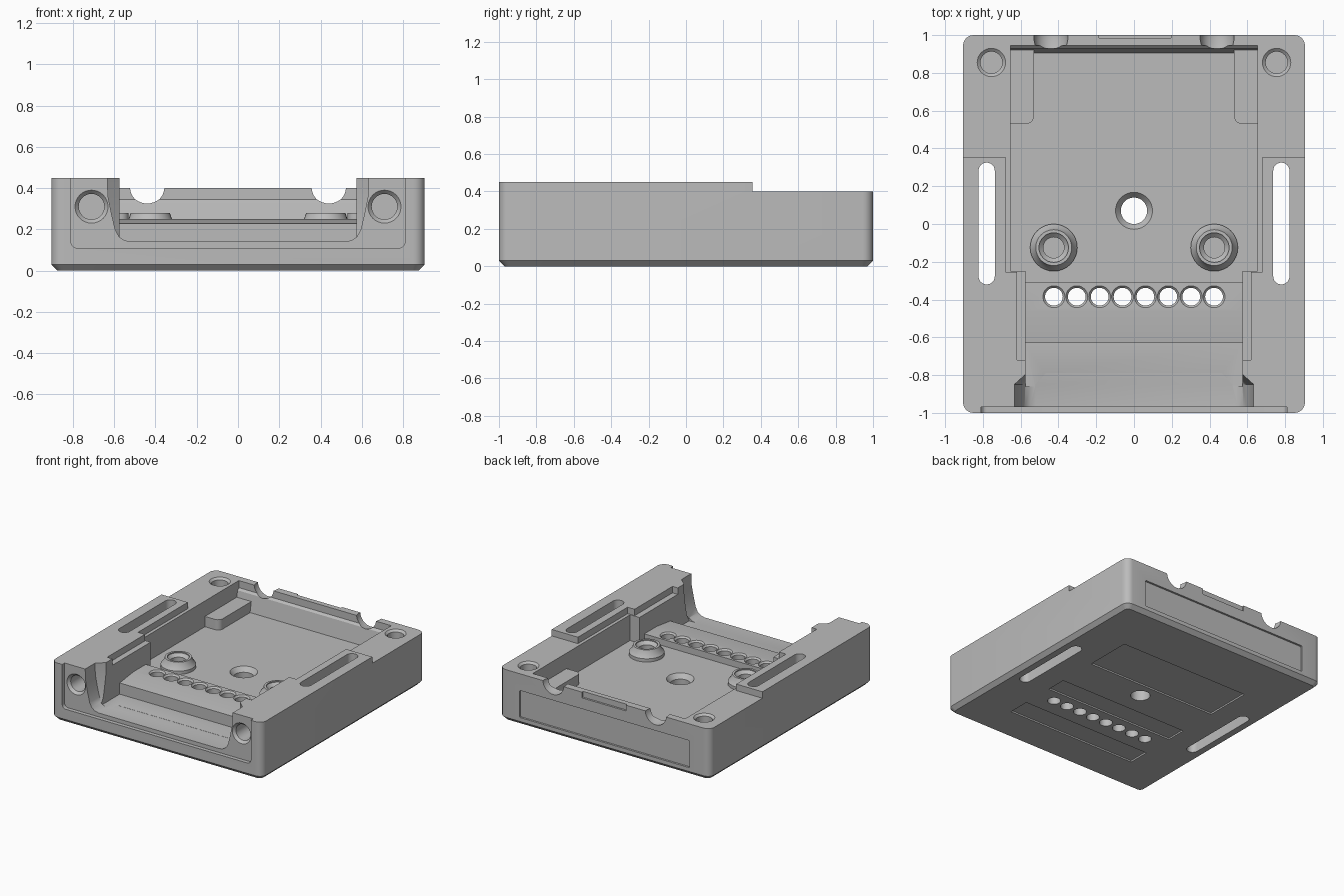
import bpy, bmesh, math
from mathutils import Vector

if "Cube" in bpy.data.objects:
    bpy.data.objects.remove(bpy.data.objects["Cube"])

grey = bpy.data.materials.new("matte grey")
grey.diffuse_color = (0.5, 0.5, 0.5, 1)
grey.use_nodes = True
grey.node_tree.nodes["Principled BSDF"].inputs["Base Color"].default_value = grey.diffuse_color


def place(u, v, w, plane):
    """Turn plane coordinates (u, v) at depth w into a point."""
    return Vector({"xy": (u, v, w), "xz": (u, w, v), "yz": (w, u, v)}[plane])


def loft(name, rings):
    """Closed solid through rings of equal point count."""
    bm = bmesh.new()
    loops = [[bm.verts.new(p) for p in ring] for ring in rings]
    n = len(loops[0])
    for a, b in zip(loops, loops[1:]):
        for i in range(n):
            j = (i + 1) % n
            bm.faces.new((a[i], a[j], b[j], b[i]))
    bm.faces.new(loops[0][::-1])
    bm.faces.new(loops[-1])
    bmesh.ops.recalc_face_normals(bm, faces=bm.faces[:])
    mesh = bpy.data.meshes.new(name)
    bm.to_mesh(mesh)
    bm.free()
    mesh.materials.append(grey)
    ob = bpy.data.objects.new(name, mesh)
    bpy.context.collection.objects.link(ob)
    return ob


def rounded(u0, u1, v0, v1, r, w, plane="xy", n=6):
    """Rounded rectangle ring."""
    pts = []
    corners = [(u1 - r, v1 - r), (u0 + r, v1 - r), (u0 + r, v0 + r), (u1 - r, v0 + r)]
    for k, (cu, cv) in enumerate(corners):
        for i in range(n + 1):
            a = math.pi / 2 * (k + i / n)
            pts.append(place(cu + r * math.cos(a), cv + r * math.sin(a), w, plane))
    return pts


def circle(u, v, r, w, plane="xy", n=32):
    return [place(u + r * math.cos(2 * math.pi * i / n),
                  v + r * math.sin(2 * math.pi * i / n), w, plane) for i in range(n)]


def turned(name, u, v, profile, plane="xy"):
    """Round solid from (radius, depth) steps."""
    return loft(name, [circle(u, v, r, w, plane) for r, w in profile])


def prism(name, pts, w0, w1, plane):
    return loft(name, [[place(u, v, w, plane) for u, v in pts] for w in (w0, w1)])


def box(name, x0, x1, y0, y1, z0, z1):
    return prism(name, [(x0, y0), (x1, y0), (x1, y1), (x0, y1)], z0, z1, "xy")


def combine(tool, operation="DIFFERENCE"):
    """Apply a boolean to the tray and remove the tool."""
    tool.hide_render = True
    mod = tray.modifiers.new("shape", "BOOLEAN")
    mod.operation = operation
    mod.solver = "EXACT"
    mod.object = tool
    bpy.context.view_layer.objects.active = tray
    bpy.ops.object.modifier_apply(modifier=mod.name)
    bpy.data.objects.remove(tool)


# Outer block with rounded corners and chamfered base
X = 0.905
tray = loft("tray", [rounded(-X + .03, X - .03, -.97, .97, .03, 0),
                     rounded(-X, X, -1, 1, .055, .03),
                     rounded(-X, X, -1, 1, .055, .45)])
combine(box("rear_step", -2, 2, .355, 2, .40, 1))

# Front channel, cable bar and rear pocket
rear = [(.905, .20), (.93, .33), (.945, .345), (.945, .6)]
combine(prism("channel", [(-.86, .141), (-.63, .141), (-.63, .228), (-.46, .25),
                          (-.31, .25), (-.31, .20)] + rear + [(-.86, .6)],
              -.575, .575, "yz"))
combine(prism("pocket", [(-.25, .20)] + rear + [(-.25, .6)], -.655, .655, "yz"))

# Inset front panel
combine(loft("front_panel", [rounded(-.81, .81, .11, .7, .03, y, "xz") for y in (-1.1, -.97)]))

# Rounded front opening, narrowing into the channel
half = [(.52, .14), (.55, .147), (.577, .165), (.595, .20), (.612, .27), (.63, .36), (.64, .6)]
opening = half + [(-u, v) for u, v in reversed(half)]
combine(loft("front_opening", [[place(u * s, v, y, "xz") for u, v in opening]
                               for y, s in ((-1.1, 1), (-.85, 1), (-.79, .895))]))

# Inset label panel and finger notch on the back
combine(loft("rear_panel", [rounded(-.73, .73, .06, .27, .005, y, "xz", 1) for y in (.985, 1.1)]))
combine(box("rear_notch", -.185, .195, .985, 1.1, .355, .6))

# Shallow panels under the base
for y0, y1 in ((.19, .56), (-.28, -.12), (-.70, -.53)):
    combine(box("base_panel", -.56, .56, y0, y1, -.1, .012))

for s in (-1, 1):
    # Ledges along the walls
    combine(box("wall_ledge", *sorted((s * .60, s * .68)), -.255, .375, .40, .6))
    combine(box("channel_ledge", *sorted((s * .55, s * .62)), -.72, -.24, .40, .6))
    # Raised rear corner pad
    combine(loft("corner_pad", [rounded(*sorted((s * .53, s * .70)), .53, .97, .04, z)
                                for z in (.17, .28)]), "UNION")
    # Screw boss with blind hole
    combine(turned("boss", s * .425, -.125,
                   [(.125, .17), (.125, .225), (.105, .25), (.095, .28)]), "UNION")
    combine(turned("boss_hole", s * .425, -.125,
                   [(.055, .12), (.055, .25), (.078, .272), (.078, .4)]))
    # Strap slot
    combine(loft("strap_slot", [rounded(*sorted((s * .737, s * .823)), -.32, .325, .0425, z)
                                for z in (-.1, .6)]))
    # Screw holes at the rear top and in the front panel
    combine(turned("rear_hole", s * .755, .855,
                   [(.058, .15), (.058, .385), (.075, .40), (.075, .5)]))
    combine(turned("front_hole", s * .71, .31,
                   [(.08, -1.1), (.08, -.97), (.062, -.95), (.062, -.75)], "xz"))
    # Cable notch in the rear wall
    combine(turned("cable_notch", s * .44, .405,
                   [(.078, .92), (.09, .975), (.09, 1.1)], "xz"))

# Countersunk centre hole
combine(turned("centre_hole", 0, .07, [(.07, -.1), (.07, .165), (.098, .20), (.098, .4)]))

# Row of wire holes
for i in range(8):
    combine(turned("wire_hole", -.424 + i * .1211, -.385,
                   [(.047, -.1), (.047, .238), (.058, .25), (.058, .4)]))

# Smooth round walls, crisp edges
tray.select_set(True)
bpy.context.view_layer.objects.active = tray
bpy.ops.object.shade_smooth_by_angle(angle=math.radians(30))
